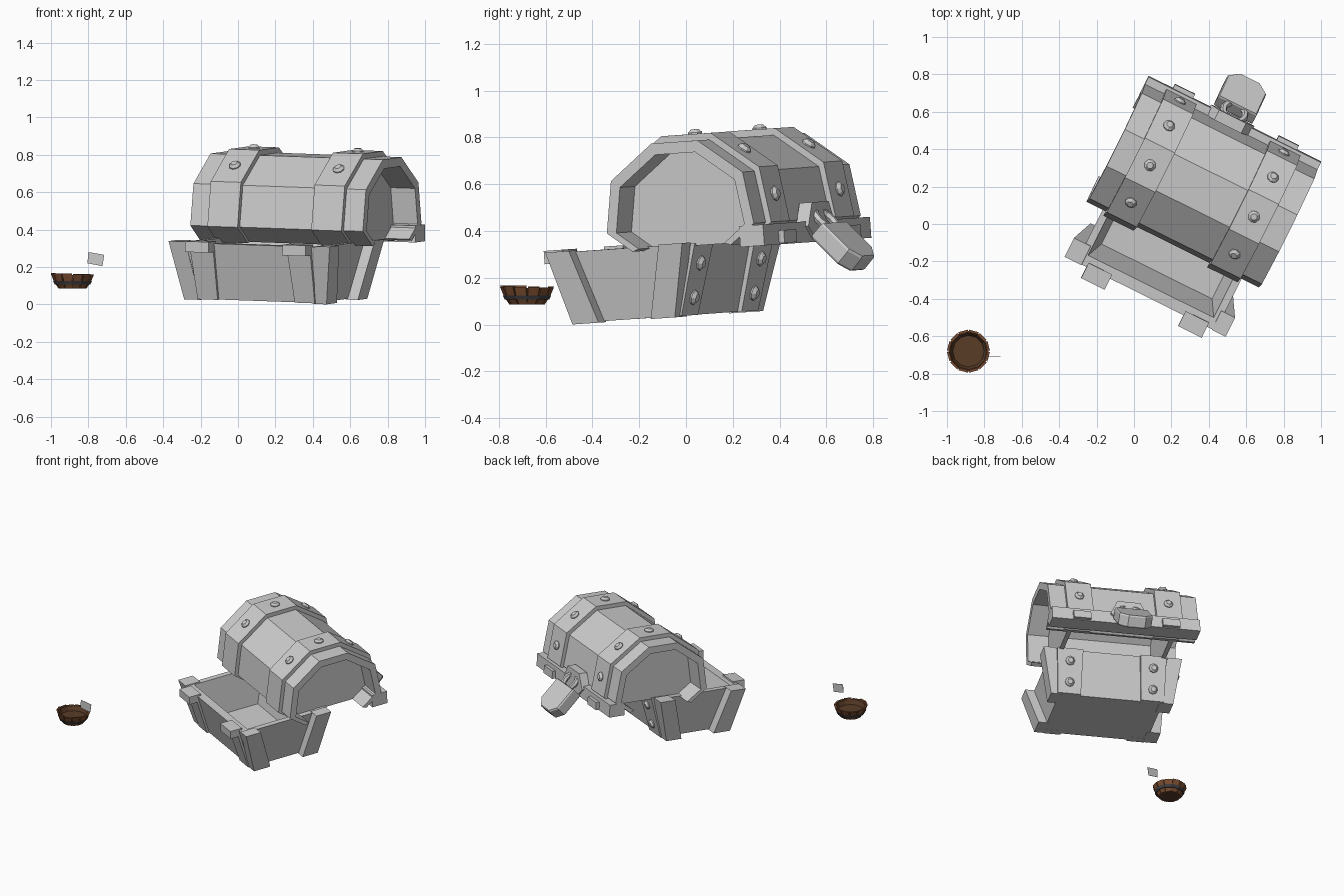
import bpy, bmesh, math, random
from mathutils import Matrix, Vector

if "Cube" in bpy.data.objects:
    bpy.data.objects.remove(bpy.data.objects["Cube"])

random.seed(4)


def mat(name, r, g, b):
    m = bpy.data.materials.new(name)
    m.diffuse_color = (r, g, b, 1)
    m.use_nodes = True
    m.node_tree.nodes["Principled BSDF"].inputs["Base Color"].default_value = m.diffuse_color
    return m


GREY = mat("chest grey", 0.6, 0.6, 0.6)
WOOD = mat("bowl wood", 0.20, 0.075, 0.03)
DARK = mat("dark wood", 0.10, 0.045, 0.02)
IRON = mat("dark iron", 0.05, 0.05, 0.055)

tilt = (Matrix.Rotation(math.radians(-26.5), 4, 'Z')
        @ Matrix.Rotation(0.062, 4, 'X') @ Matrix.Rotation(0.032, 4, 'Y'))
BASE = Matrix.Translation((0.213, -0.078, 0.029)) @ tilt
LID = Matrix.Translation((0.363, 0.205, 0.42)) @ tilt


def finish(name, bm, frame, material):
    bmesh.ops.recalc_face_normals(bm, faces=bm.faces)
    me = bpy.data.meshes.new(name)
    bm.to_mesh(me)
    bm.free()
    me.materials.append(material)
    ob = bpy.data.objects.new(name, me)
    ob.matrix_world = frame
    bpy.context.collection.objects.link(ob)
    return ob


def loft(name, rings, frame, material=GREY, caps=True, closed=False):
    """Skin a series of equal closed rings."""
    bm = bmesh.new()
    vr = [[bm.verts.new(p) for p in r] for r in rings]
    n = len(vr[0])
    pairs = list(zip(vr, vr[1:])) + ([(vr[-1], vr[0])] if closed else [])
    for a, b in pairs:
        for i in range(n):
            j = (i + 1) % n
            bm.faces.new((a[i], a[j], b[j], b[i]))
    if caps and not closed:
        bm.faces.new(vr[0])
        bm.faces.new(vr[-1])
    return finish(name, bm, frame, material)


def rect(x0, x1, y0, y1, z):
    return [(x0, y0, z), (x1, y0, z), (x1, y1, z), (x0, y1, z)]


def box(name, x, y, z, frame, material=GREY):
    return loft(name, [rect(*x, *y, z[0]), rect(*x, *y, z[1])], frame, material)


def bolt(name, pos, normal, frame):
    """Faceted dome stud standing on a surface."""
    rings = []
    for r, h in ((0.032, -0.01), (0.032, 0.006), (0.018, 0.02)):
        rings.append([(r * math.cos(k * math.pi / 4), r * math.sin(k * math.pi / 4), h) for k in range(8)])
    rot = Vector(normal).to_track_quat('Z', 'Y').to_matrix().to_4x4()
    loft(name, rings, frame @ Matrix.Translation(pos) @ rot)


# ---- chest base: flared hollow tub
H = 0.31
loft("chest_tub", [rect(-.365, .355, -.245, .23, 0.005), rect(-.42, .41, -.325, .32, H),
                   rect(-.38, .37, -.265, .26, H), rect(-.335, .325, -.195, .19, 0.05)], BASE)

# flared corner posts standing proud of the ends
for sx, bottom, top in ((-1, .435, .49), (1, .415, .472)):
    for sy in (-1, 1):
        def corner(xi, xo, yi, yo, z):
            return [(sx * xi, sy * yi, z), (sx * xo, sy * yi, z), (sx * xo, sy * yo, z), (sx * xi, sy * yo, z)]
        y_out = .25 if sy < 0 else .24
        loft("corner_post", [corner(.34, bottom, .125, y_out, 0), corner(.39, top, .215, .328, H + .005)], BASE)

for s in (-1, 1):
    x = s * 0.29
    # strap clips hooked over the front rim, with thin straps below
    box("front_clip", (x - .07, x + .07), (-.39, -.30), (H - .045, H + .012), BASE)
    loft("front_strap", [rect(x - .06, x + .06, -.26, -.21, .004), rect(x - .07, x + .07, -.342, -.30, H)], BASE)
    # back straps with studs
    loft("back_strap", [rect(x - .08, x + .08, .20, .25, .004), rect(x - .09, x + .09, .29, .342, H)], BASE)
    for z in (0.08, 0.225):
        bolt("back_stud", (x, .25 + .092 * z / H, z), (0, 1, -.29), BASE)

# ---- barrel lid
half = [(-.235, -.078), (-.352, .008), (-.315, .23), (-.11, .378)]
PROFILE = half + [(-y, z) for y, z in reversed(half)]


def arch(name, x0, x1, k_out, k_in):
    """Faceted arch of constant section between x0 and x1."""
    sec = [(y * k_out, z * k_out) for y, z in PROFILE] + [(y * k_in, z * k_in) for y, z in reversed(PROFILE)]
    bm = bmesh.new()
    ends = [[bm.verts.new((x, y, z)) for y, z in sec] for x in (x0, x1)]
    m, n = len(PROFILE), len(sec)
    for i in range(n):
        j = (i + 1) % n
        bm.faces.new((ends[0][i], ends[0][j], ends[1][j], ends[1][i]))
    for e in ends:
        for i in range(m - 1):
            bm.faces.new((e[i], e[i + 1], e[n - 2 - i], e[n - 1 - i]))
    return finish(name, bm, LID, GREY)


arch("lid_shell", -.515, .515, 1, .87)
for s in (-1, 1):
    # deeply recessed end panel
    loft("lid_end", [[(s * x, y * .9, z * .9) for y, z in PROFILE] for x in (.34, .37)], LID)
    # strap over the barrel and its studs
    x = s * 0.31
    arch("lid_strap", x - .09, x + .09, 1.075, .97)
    for i in range(2, 6):
        (y0, z0), (y1, z1) = PROFILE[i], PROFILE[i + 1]
        mid = (x, (y0 + y1) * .5375, (z0 + z1) * .5375)
        bolt("lid_stud", mid, (0, z0 - z1, y1 - y0), LID)
    # strap foot on the rail
    box("strap_foot", (x - .06, x + .06), (.36, .42), (-.085, -.03), LID)

# rail along the latch edge
box("lid_rail", (-.515, .515), (.28, .395), (-.09, 0), LID)

# ---- latch: plate, shackle and hanging lock
plate = [(-.13, -.02), (-.07, -.08), (.07, -.08), (.13, -.02), (.08, .08), (-.08, .08)]
loft("latch_plate", [[(x - .02, y, z) for x, z in plate] for y in (.35, .41)], LID)

rings = []
for a in range(12):
    t = a * math.tau / 12
    rings.append([((.062 + .018 * math.cos(b * math.tau / 6)) * math.cos(t) - .02,
                   .018 * math.sin(b * math.tau / 6),
                   (.062 + .018 * math.cos(b * math.tau / 6)) * math.sin(t)) for b in range(6)])
loft("shackle", rings, LID @ Matrix.Translation((0, .43, 0)) @ Matrix.Rotation(.75, 4, 'X'), closed=True)

body = [(-.115, .09), (.115, .09), (.115, .05), (.115, -.08), (.06, -.13), (-.06, -.13), (-.115, -.08), (-.115, .05)]
lock_frame = LID @ Matrix.Translation((-.02, .502, -.105)) @ Matrix.Rotation(math.radians(44), 4, 'X')
loft("lock_body", [[(x * k, y, z * k) for x, z in body]
                   for y, k in ((-.043, .95), (-.033, 1), (.033, 1), (.043, .95))], lock_frame)

# ---- small stave bowl
BOWL = Matrix.Translation((-.885, -.68, .085))
N = 12


def circle(r, z):
    return [(r * math.cos(math.tau * k / N), r * math.sin(math.tau * k / N), z) for k in range(N)]


loft("bowl_floor", [circle(.07, 0), circle(.092, .04)], BOWL, DARK)
loft("bowl_lining", [circle(.072, .005), circle(.108, .072), circle(.098, .072), circle(.08, .03)], BOWL, DARK)
for k in range(N):
    top = .072 + random.uniform(0, .012)

    def wedge(r0, r1, z):
        a, b = math.tau * (k + .06) / N, math.tau * (k + .94) / N
        return [(r * math.cos(t), r * math.sin(t), z) for r, t in ((r0, a), (r1, a), (r1, b), (r0, b))]
    loft("bowl_stave", [wedge(.063, .075, 0), wedge(.086, .099, .036), wedge(.103, .115, top)], BOWL, WOOD)
loft("bowl_hoop", [circle(.080, .022), circle(.095, .022), circle(.104, .040), circle(.088, .040)],
     BOWL, IRON, closed=True)

# ---- thin loose scrap hovering over the bowl
scrap = [(-.80, .28), (-.715, .265), (-.725, .205), (-.805, .22)]
loft("loose_scrap", [[(x, y, z) for x, z in scrap] for y in (-.711, -.709)], Matrix())
